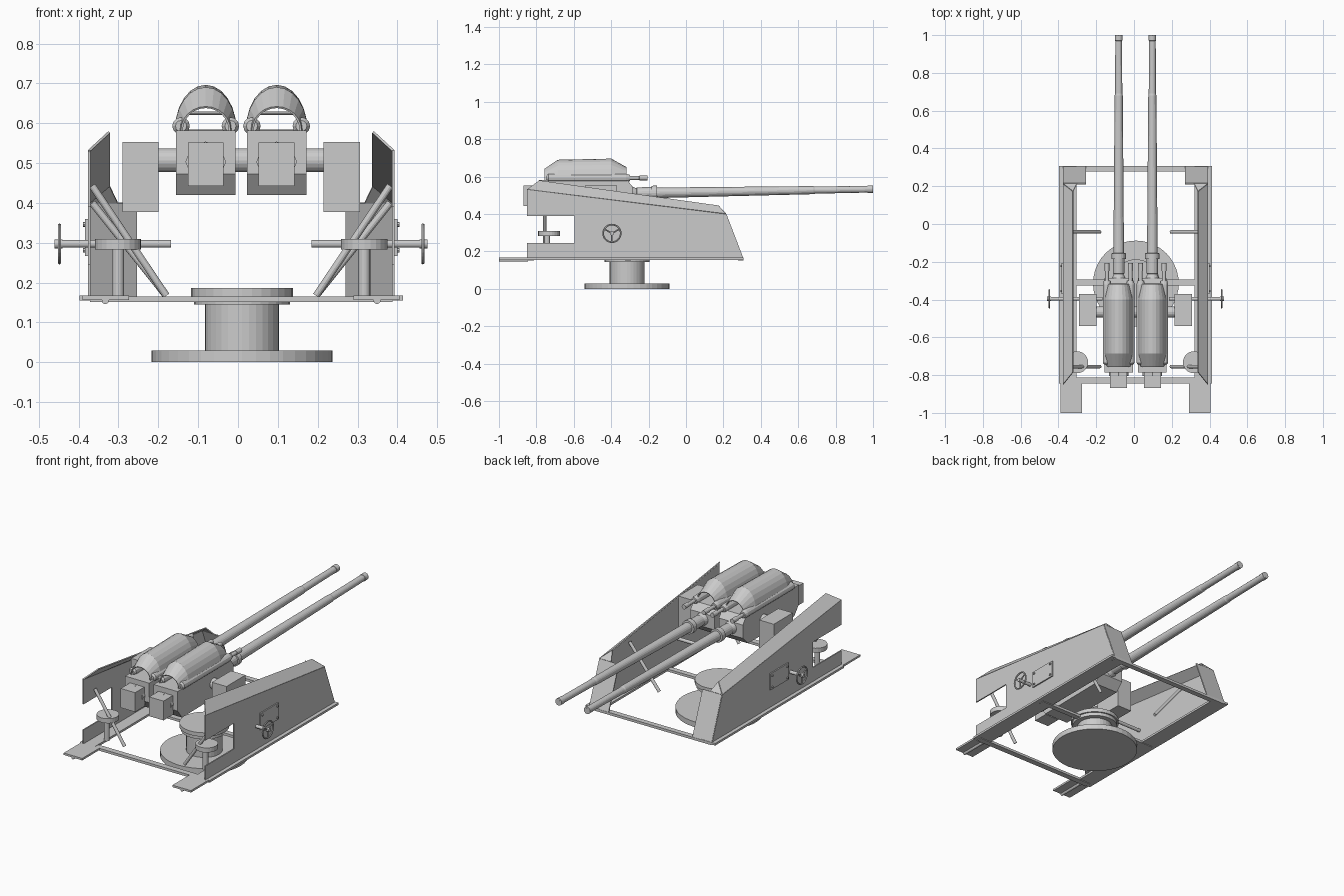
import bpy, bmesh, math
from mathutils import Vector

if "Cube" in bpy.data.objects:
    bpy.data.objects.remove(bpy.data.objects["Cube"])

CX = 0.008  # mirror plane of the mount


def mesh(name, verts, faces, thick=0, offset=0):
    me = bpy.data.meshes.new(name)
    me.from_pydata([tuple(v) for v in verts], [], faces)
    bm = bmesh.new()
    bm.from_mesh(me)
    bmesh.ops.recalc_face_normals(bm, faces=bm.faces)
    bm.to_mesh(me)
    bm.free()
    ob = bpy.data.objects.new(name, me)
    bpy.context.collection.objects.link(ob)
    if thick:
        m = ob.modifiers.new("thickness", "SOLIDIFY")
        m.thickness, m.offset = thick, offset
    return ob


def box(name, x0, x1, y0, y1, z0, z1):
    v = [(x, y, z) for x in (x0, x1) for y in (y0, y1) for z in (z0, z1)]
    f = [(0, 1, 3, 2), (4, 6, 7, 5), (0, 4, 5, 1), (2, 3, 7, 6), (0, 2, 6, 4), (1, 5, 7, 3)]
    return mesh(name, v, f)


def turned(name, rings, n=16):
    """Round part through (centre, radius) stations along one straight axis."""
    rings = [(Vector(c), r) for c, r in rings]
    q = Vector((0, 0, 1)).rotation_difference(rings[-1][0] - rings[0][0])
    verts, faces = [], []
    for c, r in rings:
        for i in range(n):
            a = 2 * math.pi * i / n
            verts.append(c + q @ Vector((r * math.cos(a), r * math.sin(a), 0)))
    for k in range(len(rings) - 1):
        for i in range(n):
            j = (i + 1) % n
            faces.append((k * n + i, k * n + j, k * n + n + j, k * n + n + i))
    faces += [tuple(range(n)), tuple(range((len(rings) - 1) * n, len(rings) * n))]
    return mesh(name, verts, faces)


def rod(name, a, b, r, n=16):
    return turned(name, [(a, r), (b, r)], n)


def extrude_x(name, prof, x0, x1):
    n = len(prof)
    v = [(x, y, z) for x in (x0, x1) for y, z in prof]
    f = [tuple(range(n)), tuple(range(n, 2 * n))]
    f += [(i, (i + 1) % n, n + (i + 1) % n, n + i) for i in range(n)]
    return mesh(name, v, f)


# pedestal
P = (0.01, -0.315)
rod("base_disc", (*P, 0), (*P, 0.03), 0.227, 40)
rod("pedestal_column", (*P, 0.03), (*P, 0.146), 0.093, 32)
rod("lower_flange", (*P, 0.145), (*P, 0.164), 0.12, 32)
rod("upper_flange", (*P, 0.164), (*P, 0.186), 0.128, 32)

# floor frame
for name, y0, y1 in (("front_crossbar", -0.845, -0.812), ("middle_crossbar", -0.325, -0.295),
                     ("rear_crossbar", 0.278, 0.308)):
    box(name, CX - 0.38, CX + 0.38, y0, y1, 0.151, 0.165)

for s, side in ((-1, "left"), (1, "right")):
    def X(d):
        return CX + s * d

    # floor strip and foot plate
    box(side + "_floor", X(0.312), X(0.406), -0.845, 0.308, 0.155, 0.167)
    box(side + "_foot_plate", X(0.282), X(0.398), -1.0, -0.845, 0.156, 0.167)
    rod(side + "_foot_rib", (X(0.341), -1.0, 0.155), (X(0.341), -0.845, 0.155), 0.009, 12)

    # armour: notched side wall, inclined top strip, sloping end plate
    wall = [(-0.85, 0.165), (0.304, 0.165), (0.213, 0.40), (-0.85, 0.532), (-0.85, 0.39),
            (-0.597, 0.39), (-0.597, 0.245), (-0.85, 0.245)]
    extrude_x(side + "_armour_wall", wall, X(0.378), X(0.385))
    mesh(side + "_armour_top", [(X(0.383), -0.85, 0.53), (X(0.331), -0.785, 0.578),
                                (X(0.331), 0.172, 0.444), (X(0.383), 0.213, 0.40)],
         [(0, 1, 2, 3)], 0.006)
    mesh(side + "_armour_end", [(X(0.383), 0.213, 0.40), (X(0.262), 0.213, 0.40),
                                (X(0.262), 0.304, 0.163), (X(0.383), 0.304, 0.163)],
         [(0, 1, 2, 3)], 0.006)
    mesh(side + "_armour_corner", [(X(0.331), 0.172, 0.444), (X(0.383), 0.213, 0.40),
                                   (X(0.31), 0.213, 0.40)], [(0, 1, 2)], 0.006)

    # inspection panel with rivets
    box(side + "_panel", X(0.383), X(0.392), -0.37, -0.207, 0.267, 0.36)
    for y in (-0.355, -0.222):
        for z in (0.281, 0.346):
            rod(side + "_panel_bolt", (X(0.39), y, z), (X(0.397), y, z), 0.006, 8)

    # diagonal braces
    rod(side + "_front_brace", (X(0.374), -0.755, 0.443), (X(0.188), -0.755, 0.167), 0.009, 12)
    rod(side + "_rear_brace", (X(0.374), -0.042, 0.40), (X(0.188), -0.042, 0.167), 0.009, 12)

    # seat
    rod(side + "_seat", (X(0.309), -0.732, 0.283), (X(0.309), -0.732, 0.309), 0.058, 24)
    rod(side + "_seat_post", (X(0.309), -0.742, 0.165), (X(0.309), -0.742, 0.285), 0.015)

    # handwheel and shaft
    wy, wz = -0.396, 0.297
    rod(side + "_wheel_shaft", (X(0.176), wy, wz), (X(0.458), wy, wz), 0.0095)
    bpy.ops.mesh.primitive_torus_add(location=(X(0.456), wy, wz), rotation=(0, math.pi / 2, 0),
                                     major_radius=0.047, minor_radius=0.0045,
                                     major_segments=28, minor_segments=6)
    bpy.context.object.name = side + "_handwheel"
    for k in range(3):
        a = math.pi / 2 + k * 2 * math.pi / 3
        rod(side + "_wheel_spoke", (X(0.456), wy, wz),
            (X(0.456), wy + 0.047 * math.cos(a), wz - 0.047 * math.sin(a)), 0.004, 8)
    rod(side + "_wheel_hub", (X(0.448), wy, wz), (X(0.468), wy, wz), 0.011)

    # trunnion cheek
    box(side + "_cheek", X(0.207), X(0.298), -0.54, -0.37, 0.377, 0.553)

    # gun receiver
    gx = X(0.089)
    body = [(-0.785, 0.582), (-0.785, 0.472), (-0.745, 0.42), (-0.33, 0.425),
            (-0.285, 0.47), (-0.285, 0.545), (-0.315, 0.584)]
    extrude_x(side + "_receiver", body, gx - 0.075, gx + 0.075)
    box(side + "_breech_block", gx - 0.045, gx + 0.045, -0.868, -0.78, 0.443, 0.552)
    rod(side + "_breech_ring", (gx, -0.805, 0.503), (gx, -0.78, 0.503), 0.051, 8)

    # open arched cover lofted from half ellipses
    verts, faces, n = [], [], 12
    stations = ((-0.755, 0.060, 0.640), (-0.685, 0.075, 0.688),
                (-0.40, 0.075, 0.694), (-0.318, 0.058, 0.648))
    for y, w, top in stations:
        for i in range(n + 1):
            a = math.pi * i / n
            verts.append((gx + w * math.cos(a), y, 0.582 + (top - 0.582) * math.sin(a)))
    for k in range(len(stations) - 1):
        for i in range(n):
            p = k * (n + 1) + i
            faces.append((p, p + 1, p + n + 2, p + n + 1))
    mesh(side + "_arched_cover", verts, faces, 0.005, 0)
    rod(side + "_cover_crossbar", (gx - 0.06, -0.70, 0.625), (gx + 0.06, -0.70, 0.625), 0.004, 8)

    # recoil cylinders beside the cover
    for d in (-0.062, 0.062):
        turned(side + "_recoil_cylinder",
               [((gx + d, y, 0.593), r) for y, r in ((-0.745, 0.014), (-0.735, 0.022),
                (-0.32, 0.022), (-0.30, 0.017), (-0.299, 0.010), (-0.25, 0.010),
                (-0.249, 0.013), (-0.207, 0.013))], 12)

    # barrel, slightly raised
    prof = ((-0.30, 0.042), (-0.265, 0.026), (-0.262, 0.031), (-0.185, 0.031), (-0.184, 0.038),
            (-0.155, 0.038), (-0.154, 0.028), (0.10, 0.026), (0.68, 0.0215), (0.69, 0.019),
            (0.97, 0.018), (0.971, 0.020), (0.9996, 0.020))
    turned(side + "_barrel", [((gx, y, 0.5165 + 0.017 * y), r) for y, r in prof], 20)
    muzzle = (0.9995, 0.5165 + 0.017)
    rod(side + "_bore", (gx, 0.95, muzzle[1]), (gx, 1.0, muzzle[1]), 0.012, 16)

# trunnion shaft
rod("trunnion_shaft", (CX - 0.22, -0.466, 0.507), (CX + 0.22, -0.466, 0.507), 0.03, 20)
